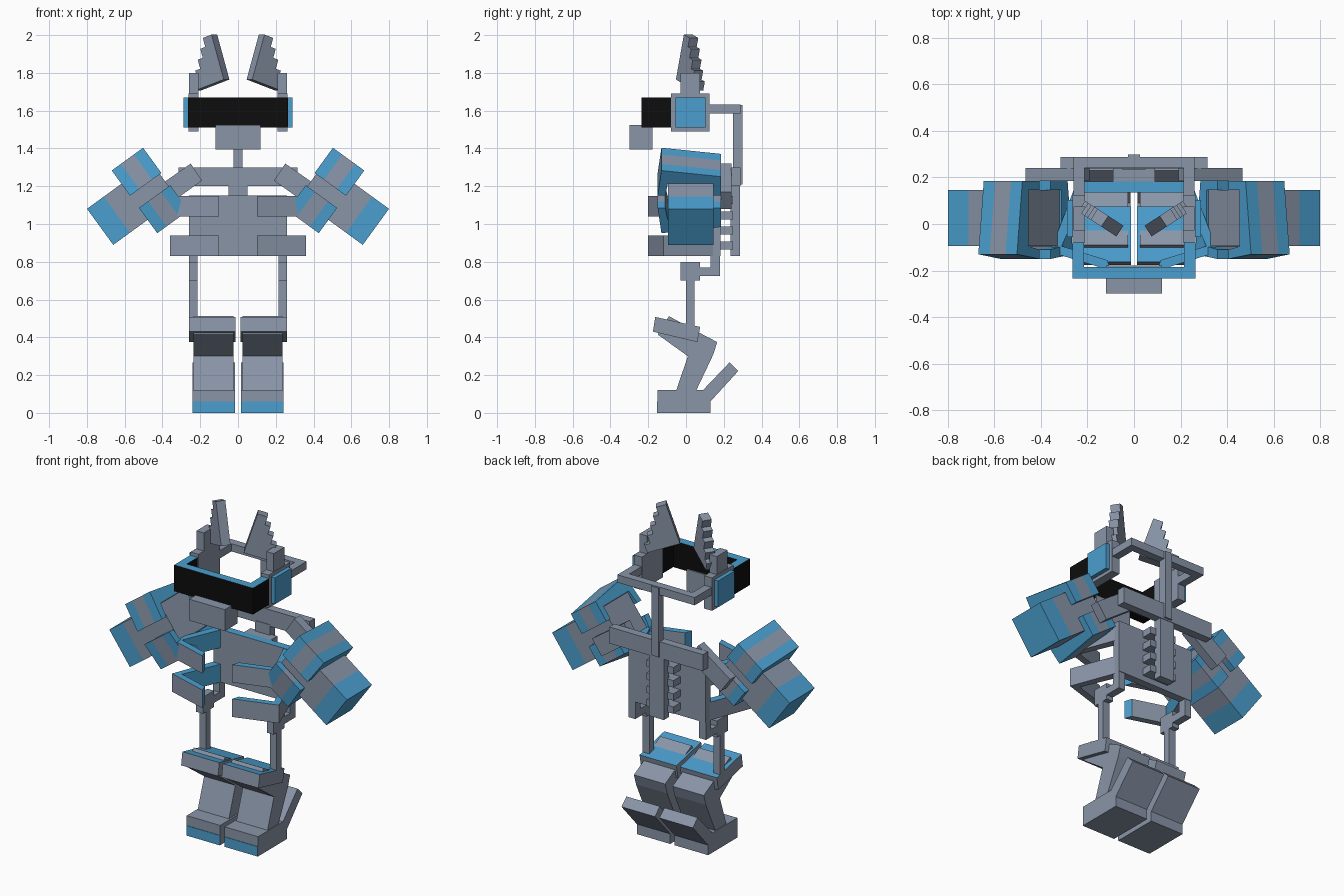
import bpy, bmesh, math
from mathutils import Vector

if "Cube" in bpy.data.objects:
    bpy.data.objects.remove(bpy.data.objects["Cube"])


def material(name, rgb):
    m = bpy.data.materials.new(name)
    m.diffuse_color = (*rgb, 1)
    m.use_nodes = True
    m.node_tree.nodes["Principled BSDF"].inputs["Base Color"].default_value = m.diffuse_color
    return m


GRAY, BLUE, BLACK = 0, 1, 2
MATS = [material("steel_gray", (0.25, 0.30, 0.39)),
        material("bright_blue", (0.07, 0.345, 0.62)),
        material("visor_black", (0.004, 0.004, 0.004))]


def prism(name, profile, lo, hi, place, paint=None, mirror=False):
    """Extrude a 2D profile from lo to hi; place(u, v, w) gives the position.
    paint(normal) picks the material; mirror adds a copy across x = 0."""
    bm = bmesh.new()
    for s in ((1, -1) if mirror else (1,)):
        rings = []
        for w in (lo, hi):
            ring = []
            for u, v in profile:
                p = Vector(place(u, v, w))
                p.x *= s
                ring.append(bm.verts.new(p))
            rings.append(ring)
        n = len(profile)
        faces = [bm.faces.new(rings[0]), bm.faces.new(rings[1])]
        for i in range(n):
            j = (i + 1) % n
            faces.append(bm.faces.new((rings[0][i], rings[0][j], rings[1][j], rings[1][i])))
        bmesh.ops.recalc_face_normals(bm, faces=faces)
        for f in faces:
            f.normal_update()
            nrm = f.normal.copy()
            nrm.x *= s
            if paint is not None:
                f.material_index = paint if isinstance(paint, int) else paint(nrm)
    me = bpy.data.meshes.new(name)
    bm.to_mesh(me)
    bm.free()
    for m in MATS:
        me.materials.append(m)
    ob = bpy.data.objects.new(name, me)
    bpy.context.collection.objects.link(ob)
    return ob


def side(u, v, w):      # profile in yz, extruded along x
    return (w, u, v)


def plan(u, v, w):      # profile in xy, extruded along z
    return (u, v, w)


def face(u, v, w):      # profile in xz, extruded along y
    return (u, w, v)


def box(name, x, y, z, paint=None, mirror=False):
    rect = [(x[0], y[0]), (x[1], y[0]), (x[1], y[1]), (x[0], y[1])]
    return prism(name, rect, z[0], z[1], plan, paint, mirror)


def blue_top(n):
    return BLUE if n.z > 0.8 else GRAY


# Feet, legs, knee plates and heel plates
box("foot", (0.015, 0.24), (-0.15, 0.13), (0, 0.12), mirror=True)
box("toe_stripe", (0.015, 0.24), (-0.153, -0.149), (0, 0.06), BLUE, True)
prism("leg", [(-0.055, 0.11), (0.01, 0.30), (-0.15, 0.415), (-0.09, 0.512),
              (0.06, 0.43), (0.165, 0.375), (0.145, 0.31), (0.05, 0.11)],
      0.025, 0.235, side, mirror=True)
prism("knee_plate", [(-0.175, 0.43), (0.06, 0.375), (0.075, 0.455), (-0.163, 0.508)],
      0.012, 0.26, side, blue_top, True)
prism("heel_plate", [(0.08, 0.11), (0.23, 0.267), (0.277, 0.222), (0.12, 0.05)],
      0.015, 0.24, side, mirror=True)

# Hip struts
box("leg_strut", (0.215, 0.26), (0, 0.045), (0.42, 0.72), mirror=True)
box("hip_block", (0.215, 0.26), (-0.03, 0.075), (0.70, 0.80), mirror=True)
prism("hip_bracket", [(0.07, 0.725), (0.18, 0.725), (0.18, 0.85), (0.13, 0.85),
                      (0.13, 0.77), (0.07, 0.77)], 0.215, 0.26, side, mirror=True)

# Back plate and the two open bands around the torso
box("back_plate", (-0.26, 0.26), (0.135, 0.183), (0.83, 1.15), blue_top)


def band_paint(n):
    return BLUE if n.z > 0.8 or n.x < -0.5 else GRAY


band = [(0.25, 0.17), (0.36, -0.12), (0.10, -0.20), (0.115, -0.155), (0.31, -0.095), (0.205, 0.15)]
prism("waist_band", band, 0.83, 0.94, plan, band_paint, True)
prism("chest_band", band, 1.04, 1.148, plan, band_paint, True)

# Spine, ribs, neck rod and shoulders
box("spine", (-0.05, 0.05), (0.235, 0.285), (0.83, 1.21))
for i in range(4):
    z = 0.865 + i * 0.08
    box("rib", (-0.09, 0.09), (0.18, 0.25), (z, z + 0.042))
box("shoulder_bar", (-0.315, 0.315), (0.238, 0.288), (1.2, 1.3))
box("neck_rod", (-0.025, 0.025), (0.25, 0.298), (1.21, 1.63))
prism("shoulder_arm", [(0.19, 1.23), (0.25, 1.32), (0.465, 1.17), (0.40, 1.08)],
      0.184, 0.24, face, mirror=True)

# Arms: local s runs along the arm, t across it
ANG = math.radians(36)


def arm(y, t, s):
    return (0.73 + s * math.cos(ANG) + t * math.sin(ANG), y,
            0.985 - s * math.sin(ANG) + t * math.cos(ANG))


fore = [(-0.095, -0.118), (0.145, -0.118), (0.145, 0.118), (-0.095, 0.118)]
prism("forearm", fore, -0.42, -0.11, arm, GRAY, True)
prism("hand_cap", fore, -0.11, 0, arm, BLUE, True)
shell = [(-0.15, 0.04), (-0.13, 0.205), (0.185, 0.165), (0.185, 0.04),
         (0.146, 0.04), (0.146, 0.12), (-0.096, 0.12), (-0.11, 0.04)]
for half, sign in (("upper", 1), ("lower", -1)):
    prof = [(y, t * sign) for y, t in shell]
    for a, b, col in ((-0.43, -0.37, BLUE), (-0.37, -0.285, GRAY), (-0.285, -0.225, BLUE)):
        prism(half + "_sleeve", prof, a, b, arm, col, True)

# Head: visor, ear cups, frame and jaw
prism("visor", [(-0.265, -0.08), (-0.265, -0.235), (0.265, -0.235), (0.265, -0.08),
                (0.215, -0.08), (0.215, -0.185), (-0.215, -0.185), (-0.215, -0.08)],
      1.51, 1.67, plan, lambda n: BLUE if n.z > 0.8 else BLACK)
box("ear_cup", (0.21, 0.263), (-0.08, 0.125), (1.49, 1.69), mirror=True)
box("ear_cup_cover", (0.262, 0.288), (-0.055, 0.103), (1.51, 1.67), BLUE, True)
box("ear_mount", (0.21, 0.26), (-0.028, 0.075), (1.68, 1.80), mirror=True)
prism("head_frame", [(-0.26, 0.12), (-0.26, 0.288), (0.26, 0.288), (0.26, 0.12),
                     (0.212, 0.12), (0.212, 0.24), (-0.212, 0.24), (-0.212, 0.12)],
      1.585, 1.632, plan)
box("jaw", (-0.12, 0.12), (-0.298, -0.178), (1.395, 1.525))

# Stepped ears, leaning outward and turned
LEAN, YAW = math.radians(18), math.radians(33)


def ear(u, v, w):
    x = u * math.cos(LEAN) + v * math.sin(LEAN)
    z = v * math.cos(LEAN) - u * math.sin(LEAN)
    return (0.07 + x * math.cos(YAW) - w * math.sin(YAW),
            -0.045 + x * math.sin(YAW) + w * math.cos(YAW), 1.765 + z)


steps = [(0, 0), (0.19, 0)]
for i in range(5):
    u = 0.19 - i * 0.033
    steps += [(u, 0.05 * (i + 1)), (u - 0.033, 0.05 * (i + 1))]
steps[-1] = (0, 0.25)
prism("ear", steps, -0.01, 0.045, ear, mirror=True)
